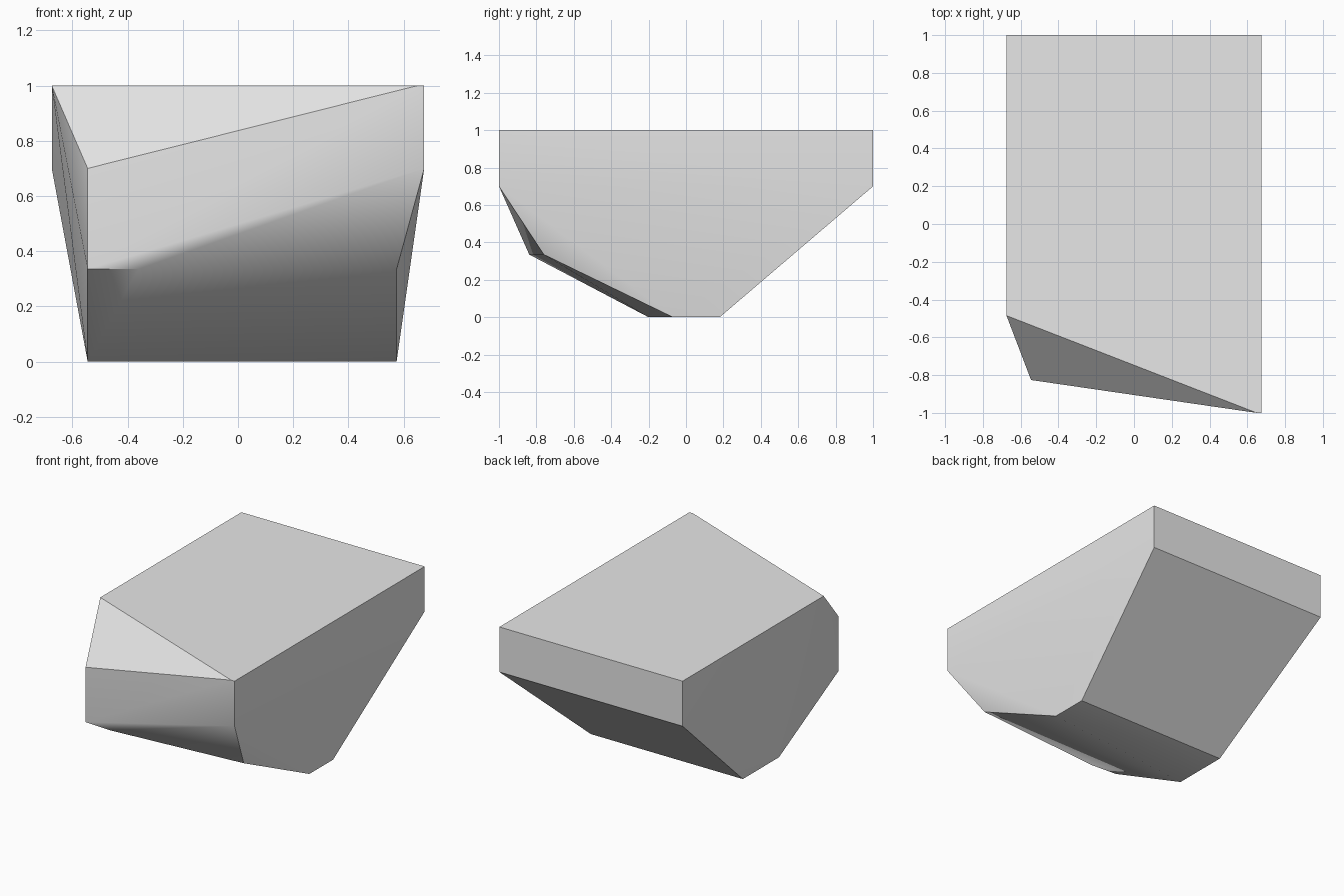
import bpy
import bmesh
import math

cube = bpy.data.objects.get("Cube")
if cube:
    bpy.data.objects.remove(cube, do_unlink=True)

# One plain stone grey
grey = bpy.data.materials.new("light_grey")
grey.use_nodes = True
colour = (0.8, 0.8, 0.8, 1)
grey.diffuse_color = colour
grey.node_tree.nodes["Principled BSDF"].inputs["Base Color"].default_value = colour

# Main dimensions
half_width, top, rim = 0.675, 1.0, 0.7
left_x, right_x, ledge = -0.545, 0.575, 0.335

# Rear wall corners, upper and lower
corners = [(side * half_width, 1, z) for side in (-1, 1) for z in (rim, top)]

# Upright front corner, and the corner cut by the sloping facet
corners += [(half_width, -1, rim), (half_width, -1, top), (0.65, -1, top)]
corners += [(-half_width, -0.485, top), (left_x, -0.826, rim)]

# Front ledge, where the wall turns under
corners += [(left_x, -0.826, ledge), (-0.36, -0.838, ledge), (right_x, -0.76, ledge)]

# Flat base
corners += [(left_x, -0.2, 0), (right_x, -0.07, 0)]
corners += [(x, 0.18, 0) for x in (left_x, right_x)]

# Wrap the corners into a solid faceted block
bm = bmesh.new()
for corner in corners:
    bm.verts.new(corner)
bmesh.ops.convex_hull(bm, input=bm.verts[:])
bmesh.ops.dissolve_limit(bm, angle_limit=math.radians(1),
                         verts=bm.verts[:], edges=bm.edges[:])
bmesh.ops.recalc_face_normals(bm, faces=bm.faces[:])
mesh = bpy.data.meshes.new("faceted_block")
bm.to_mesh(mesh)
bm.free()

block = bpy.data.objects.new("faceted_block", mesh)
bpy.context.collection.objects.link(block)
mesh.materials.append(grey)

# Keep the strong edges crisp and soften the shallow ones
bpy.ops.object.select_all(action="DESELECT")
block.select_set(True)
bpy.context.view_layer.objects.active = block
bpy.ops.object.shade_smooth_by_angle(angle=math.radians(30))
